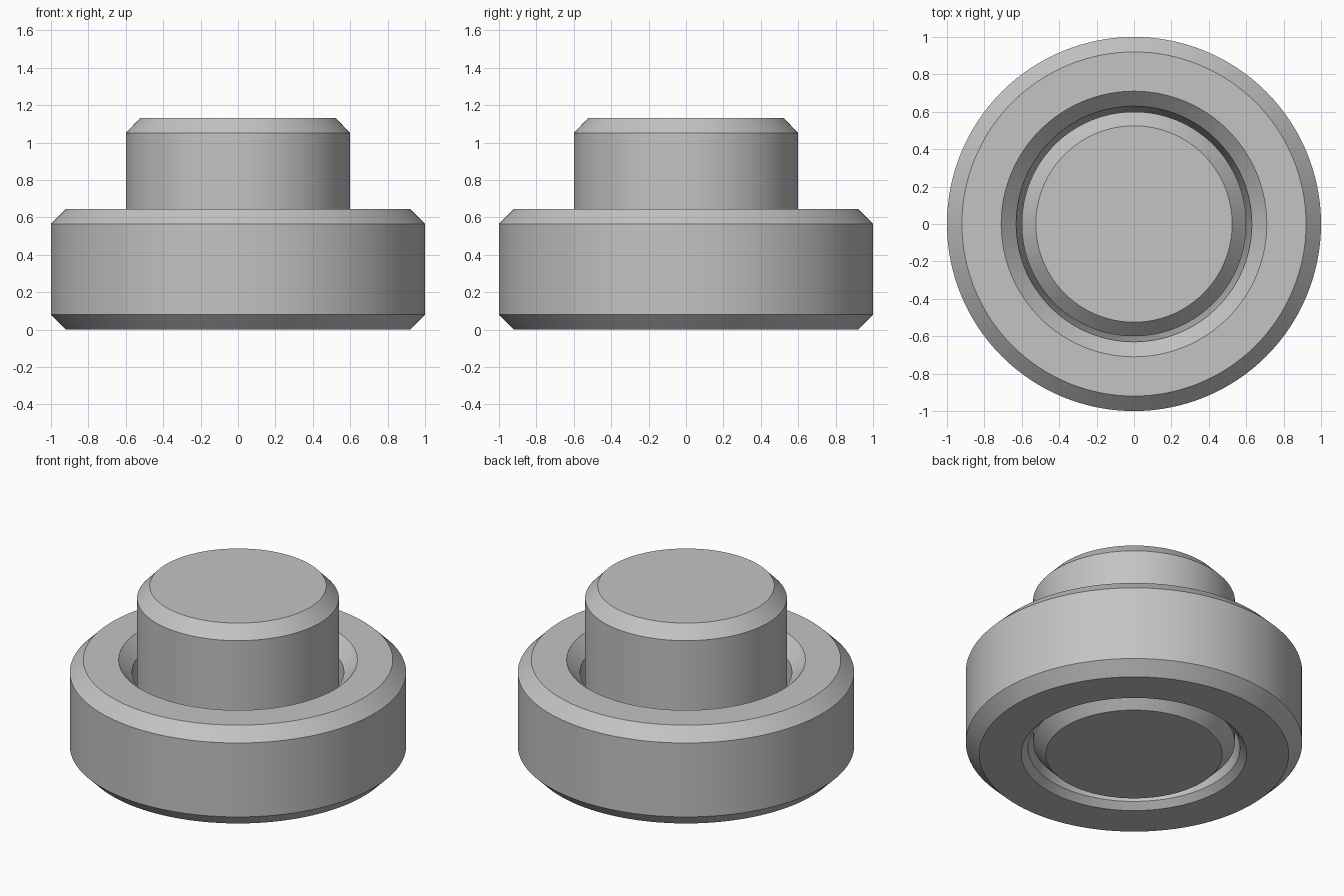
import bpy
import bmesh
import math

SEGMENTS = 128

cube = bpy.data.objects.get("Cube")
if cube:
    bpy.data.objects.remove(cube, do_unlink=True)

grey = bpy.data.materials.new("plain grey")
grey.use_nodes = True
colour = (0.55, 0.55, 0.55, 1)
grey.diffuse_color = colour
grey.node_tree.nodes["Principled BSDF"].inputs["Base Color"].default_value = colour


def lathe(name, profile, closed):
    """Spin a profile of (radius, height) points around the z axis."""
    bm = bmesh.new()
    verts = [bm.verts.new((r, 0, z)) for r, z in profile]
    pairs = list(zip(verts, verts[1:]))
    if closed:
        pairs.append((verts[-1], verts[0]))
    edges = [bm.edges.new(pair) for pair in pairs]
    bmesh.ops.spin(bm, geom=verts + edges, cent=(0, 0, 0), axis=(0, 0, 1),
                   angle=math.tau, steps=SEGMENTS)
    bmesh.ops.remove_doubles(bm, verts=bm.verts[:], dist=0.0005)
    if not closed:
        rims = [e for e in bm.edges if e.is_boundary]
        bmesh.ops.holes_fill(bm, edges=rims, sides=0)
    bmesh.ops.recalc_face_normals(bm, faces=bm.faces[:])
    mesh = bpy.data.meshes.new(name)
    bm.to_mesh(mesh)
    bm.free()
    mesh.materials.append(grey)
    obj = bpy.data.objects.new(name, mesh)
    bpy.context.collection.objects.link(obj)
    bpy.ops.object.select_all(action="DESELECT")
    obj.select_set(True)
    bpy.context.view_layer.objects.active = obj
    bpy.ops.object.shade_smooth_by_angle(angle=math.radians(20))
    return obj


# Outer ring: chamfered rims, bore narrowing to meet the plug
lathe("outer_ring", [
    (0.67, 0), (0.92, 0), (1, 0.08), (1, 0.565), (0.92, 0.645),
    (0.71, 0.645), (0.63, 0.565), (0.598, 0.3), (0.63, 0.04)], True)

# Centre plug: solid cylinder chamfered at both ends
lathe("centre_plug", [
    (0.525, 0), (0.6, 0.08), (0.6, 1.05), (0.525, 1.13)], False)
